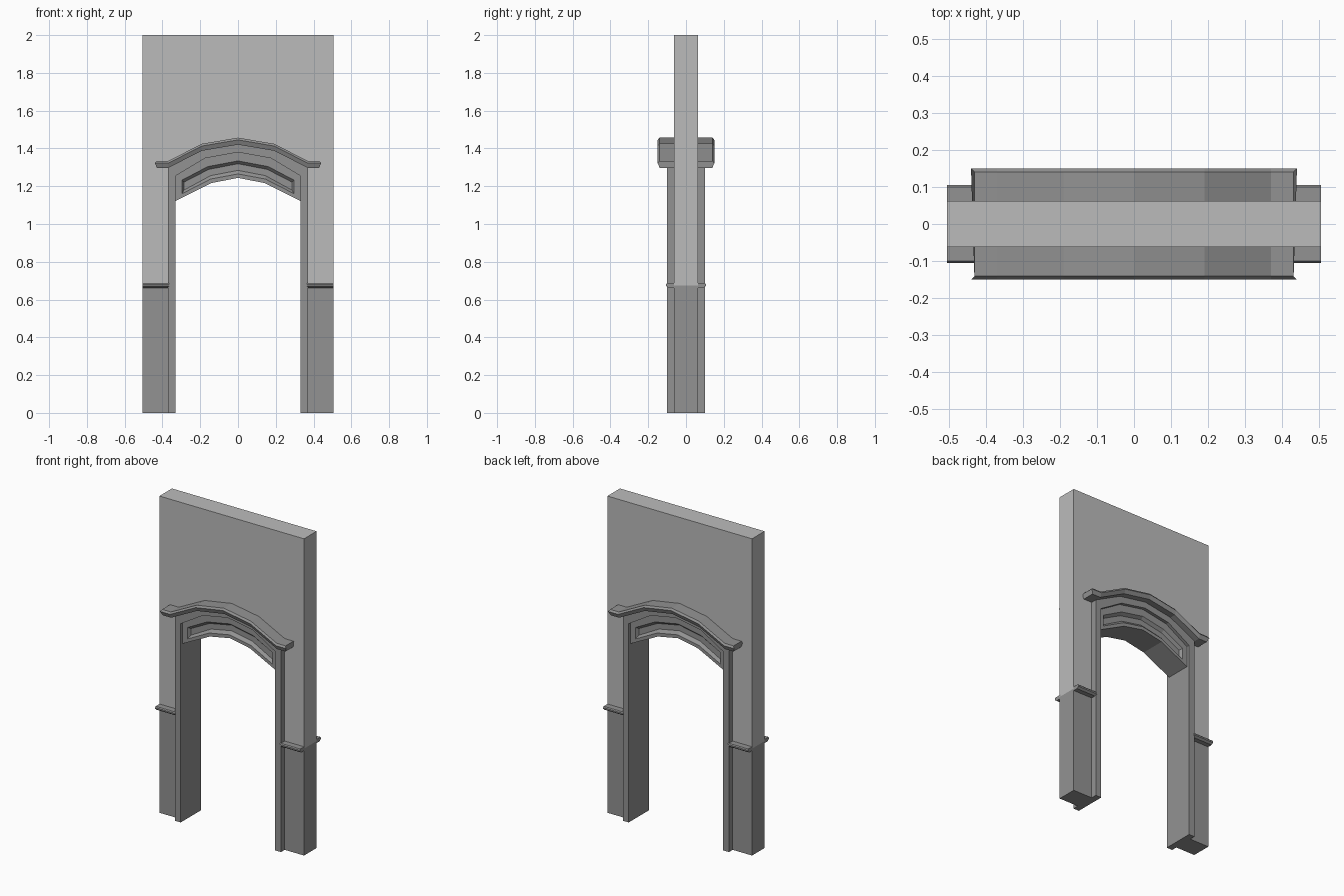
import bpy, bmesh

cube = bpy.data.objects.get("Cube")
if cube:
    bpy.data.objects.remove(cube, do_unlink=True)


def material(name, value):
    m = bpy.data.materials.new(name)
    m.use_nodes = True
    col = (value, value, value, 1)
    m.diffuse_color = col
    m.node_tree.nodes["Principled BSDF"].inputs["Base Color"].default_value = col
    return m


WALL = material("light grey plaster", 0.5)
TRIM = material("dark grey trim", 0.29)


def loft(name, rings, mat):
    """Join closed rings of equal length and cap both ends."""
    bm = bmesh.new()
    loops = [[bm.verts.new(p) for p in ring] for ring in rings]
    for a, b in zip(loops, loops[1:]):
        for i in range(len(a)):
            j = (i + 1) % len(a)
            bm.faces.new((a[i], a[j], b[j], b[i]))
    bm.faces.new(loops[0])
    bm.faces.new(loops[-1])
    bmesh.ops.recalc_face_normals(bm, faces=bm.faces)
    me = bpy.data.meshes.new(name)
    bm.to_mesh(me)
    bm.free()
    me.materials.append(mat)
    ob = bpy.data.objects.new(name, me)
    bpy.context.collection.objects.link(ob)
    return ob


def mirrored(half):
    """Half path ending on the centre line -> full path from +x to -x."""
    return half + [(-x, z) for x, z in reversed(half[:-1])]


def ring(outline, y):
    return [(x, y, z) for x, z in outline]


def band(lower, upper):
    return mirrored(lower) + mirrored(upper)[::-1]


# Half paths shared by the arch parts
arch_top = [(0.37, 1.297), (0.19, 1.388), (0, 1.42)]
arch_inner = [(0.33, 1.255), (0.175, 1.348), (0, 1.38)]
soffit = [(0.33, 1.122), (0.14, 1.217), (0, 1.244)]
T = 0.0625

# Upper wall with the arched opening
opening = mirrored([(0.37, 0.675)] + arch_top)
outline = opening + [(-0.505, 0.675), (-0.505, 2), (0.505, 2), (0.505, 0.675)]
loft("upper_wall", [ring(outline, -T), ring(outline, T)], WALL)

# Casing: jambs and arch in one bent frame
outline = band([(0.33, 0)] + arch_inner, [(0.37, 0)] + arch_top)
loft("door_casing", [ring(outline, -0.1), ring(outline, 0.1)], TRIM)

# Lintel with a sunken panel on both faces
face = band(soffit, arch_inner)
rim = band([(0.297, 1.16), (0.145, 1.238), (0, 1.265)],
           [(0.297, 1.232), (0.16, 1.304), (0, 1.334)])
sunk = band([(0.285, 1.18), (0.145, 1.256), (0, 1.284)],
            [(0.285, 1.222), (0.155, 1.289), (0, 1.319)])
front = [ring(sunk, -0.062), ring(rim, -0.08), ring(face, -0.08)]
back = [[(x, -y, z) for x, y, z in r] for r in reversed(front)]
loft("lintel", front + back, TRIM)

# Cornice: moulded section swept over the arch with returned ends
LEVELS = [(0.0, 0.011), (0.68, 0.0), (1.0, 0.009)]  # height share, inset
stations = [(0.44, 1.297)] + arch_top
sections = []
for i, (x, z) in enumerate(mirrored(stations)):
    side = []
    for share, inset in LEVELS:
        px = x - inset * (1 if x > 0 else -1) if abs(x) == 0.44 else x
        side.append((px, 0.15 - inset, z + 0.037 * share))
    sections.append(side + [(px, -y, pz) for px, y, pz in reversed(side)])
loft("cornice", sections, TRIM)

# Lower wall panels and chair rails
rail = [(0.05, 0.662), (0.092, 0.662), (0.105, 0.672), (0.105, 0.681), (0.1, 0.687), (0.05, 0.687)]
for sx, side in ((1, "left"), (-1, "right")):
    box = [(sx * x, z) for x, z in ((0.37, 0), (0.505, 0), (0.505, 0.675), (0.37, 0.675))]
    loft(side + "_lower_wall", [ring(box, -T), ring(box, T)], TRIM)
    for sy, end in ((-1, "front"), (1, "back")):
        loft(f"{side}_{end}_chair_rail",
             [[(sx * x, sy * y, z) for y, z in rail] for x in (0.365, 0.505)], TRIM)
